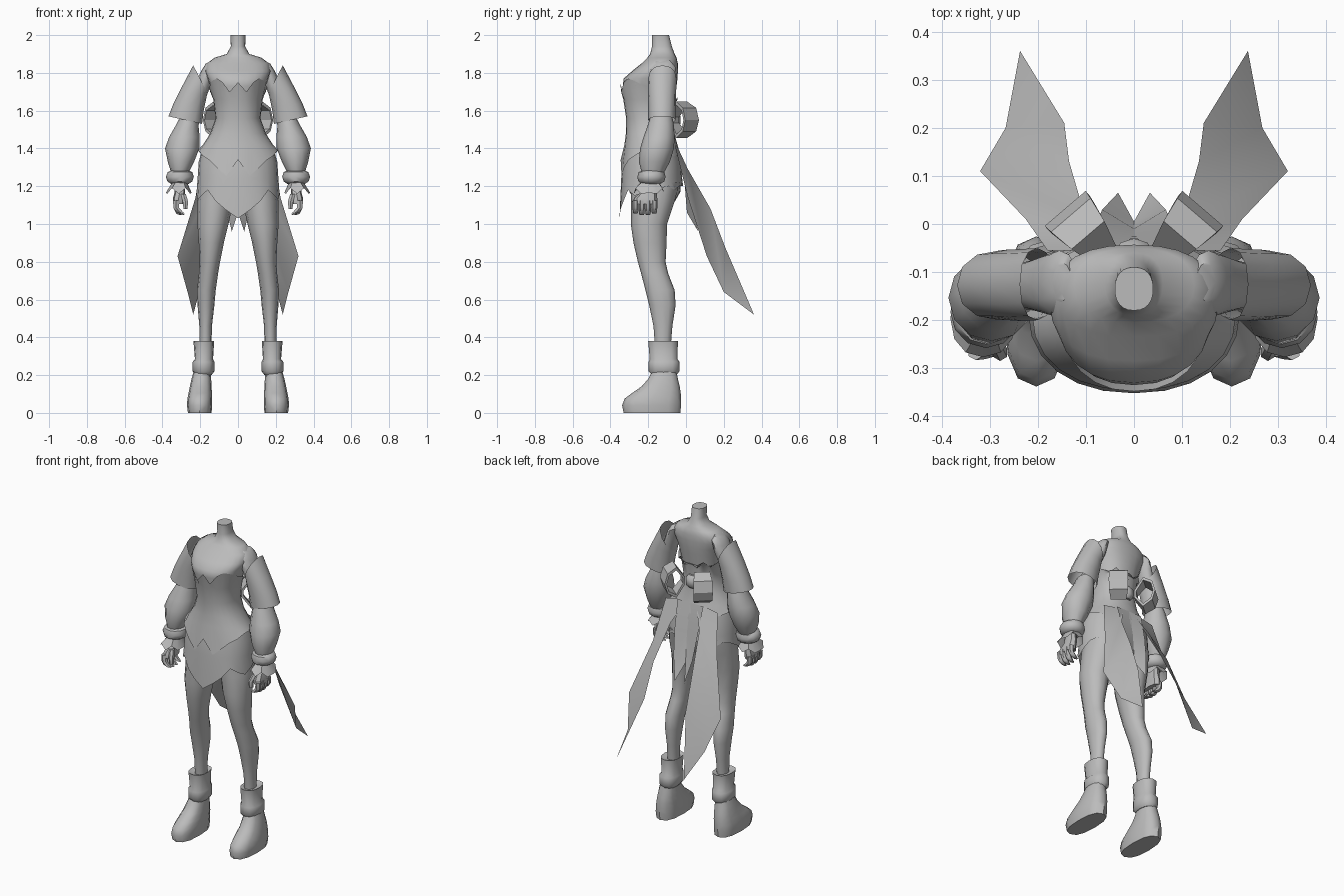
import bpy, bmesh, math
from mathutils import Vector

GREY = bpy.data.materials.new("soft_grey")
GREY.diffuse_color = (0.5, 0.5, 0.5, 1)


def finish(name, bm, mirror=False, angle=45):
    """Turn a bmesh into a smooth, optionally mirrored object."""
    bmesh.ops.recalc_face_normals(bm, faces=bm.faces)
    me = bpy.data.meshes.new(name)
    bm.to_mesh(me)
    bm.free()
    me.materials.append(GREY)
    me.shade_smooth()
    me.set_sharp_from_angle(angle=math.radians(angle))
    ob = bpy.data.objects.new(name, me)
    bpy.context.collection.objects.link(ob)
    if mirror:
        ob.modifiers.new("mirror", 'MIRROR').use_mirror_merge = False
    return ob


def loft(name, rings, sides=12, mirror=False, power=2.0, caps=(True, True),
         top=None, hem=None, angle=45):
    """Skin rings (z, x0, x1, y0, y1[, tilt]); top/hem list edge heights, front to back."""
    bm = bmesh.new()
    rows = []
    for k, (z, x0, x1, y0, y1, *tilt) in enumerate(rings):
        row = []
        edge = top if k == 0 else hem if k == len(rings) - 1 else None
        for i in range(sides):
            a = 2 * math.pi * i / sides
            s, c = math.sin(a), -math.cos(a)
            px = math.copysign(abs(s) ** (2 / power), s)
            py = math.copysign(abs(c) ** (2 / power), c)
            zz = edge[min(i, sides - i)] if edge else z + (tilt[0] * px if tilt else 0)
            row.append(bm.verts.new(((x0 + x1) / 2 + px * (x1 - x0) / 2,
                                     (y0 + y1) / 2 + py * (y1 - y0) / 2, zz)))
        rows.append(row)
    for a, b in zip(rows, rows[1:]):
        for i in range(sides):
            j = (i + 1) % sides
            bm.faces.new((a[i], a[j], b[j], b[i]))
    if caps[0]:
        bm.faces.new(rows[0])
    if caps[1]:
        bm.faces.new(rows[-1])
    return finish(name, bm, mirror, angle)


def strip(name, left, right, tip):
    """Cloth strip between two edges, ending in a point."""
    bm = bmesh.new()
    l = [bm.verts.new(p) for p in left]
    r = [bm.verts.new(p) for p in right]
    t = bm.verts.new(tip)
    for i in range(len(l) - 1):
        bm.faces.new((l[i], r[i], r[i + 1], l[i + 1]))
    bm.faces.new((l[-1], r[-1], t))
    return finish(name, bm, True)


# Neck, shoulders, chest and hips
loft("body", [
    (2.00, -.04, .04, -.18, -.09), (1.94, -.038, .038, -.18, -.075),
    (1.90, -.06, .06, -.19, -.06), (1.88, -.125, .125, -.205, -.05),
    (1.85, -.165, .165, -.235, -.043), (1.81, -.175, .175, -.285, -.043),
    (1.77, -.16, .16, -.33, -.045), (1.73, -.146, .146, -.335, -.05),
    (1.66, -.125, .125, -.315, -.06), (1.56, -.113, .113, -.305, -.075),
    (1.48, -.14, .14, -.305, -.07), (1.38, -.195, .195, -.315, -.045),
    (1.25, -.205, .205, -.31, -.025), (1.17, -.195, .195, -.3, -.03),
    (1.10, -.09, .09, -.25, -.07)], 24, power=2.3)

# Strapless bodice with jagged neckline and hem
loft("bodice", [
    (1.74, -.152, .152, -.348, -.043), (1.66, -.131, .131, -.332, -.052),
    (1.56, -.119, .119, -.317, -.067), (1.48, -.147, .147, -.318, -.062),
    (1.42, -.185, .185, -.326, -.045), (1.36, -.212, .212, -.346, -.03)],
    24, power=2.2, caps=(False, False),
    top=[1.75, 1.70, 1.75, 1.77, 1.76, 1.74, 1.72, 1.70, 1.68, 1.66, 1.69, 1.65, 1.67],
    hem=[1.34, 1.255, 1.30, 1.34, 1.36, 1.385, 1.39, 1.38, 1.37, 1.36, 1.36, 1.36, 1.36])

# Short pointed skirt
loft("skirt", [
    (1.41, -.185, .185, -.32, -.045), (1.33, -.208, .208, -.335, -.025),
    (1.24, -.214, .214, -.343, -.02), (1.15, -.22, .22, -.352, -.015)],
    24, power=2.2, caps=(False, False),
    hem=[1.03, 1.075, 1.12, 1.18, 1.15, 1.13, 1.16, 1.19, 1.2, 1.18, 1.2, 1.2, 1.2])

# Long trailing tails and short rear flaps
strip("coat_tail",
      [(.03, -.055, 1.43), (.10, .01, 1.29), (.135, .13, 1.08), (.145, .21, .87)],
      [(.18, -.055, 1.40), (.225, .01, 1.14), (.32, .11, .83), (.267, .2, .64)],
      (.237, .36, .52))
strip("rear_flap",
      [(.0, -.045, 1.42), (.0, -.01, 1.25), (.0, .005, 1.06)],
      [(.09, -.045, 1.42), (.08, .0, 1.25), (.066, .03, 1.10)],
      (.033, .065, .96))

# Legs
loft("leg", [
    (1.22, .02, .2, -.295, -.035), (1.12, .025, .214, -.29, -.06),
    (1.00, .05, .215, -.292, -.10), (.90, .075, .208, -.278, -.103),
    (.80, .095, .203, -.255, -.108), (.74, .105, .207, -.238, -.095),
    (.65, .118, .217, -.215, -.06), (.57, .125, .214, -.195, -.055),
    (.46, .138, .205, -.172, -.072), (.36, .14, .205, -.165, -.08)], 12, True)

# Ankle cuffs and boots
loft("boot_cuff", [
    (.37, .14, .21, -.17, -.07), (.38, .126, .236, -.2, -.043),
    (.285, .132, .228, -.192, -.045), (.27, .125, .24, -.198, -.035),
    (.22, .125, .24, -.198, -.035), (.20, .14, .225, -.18, -.05)], 12, True, 2.4)
loft("boot", [
    (.22, .145, .235, -.18, -.05), (.18, .142, .246, -.2, -.043),
    (.14, .14, .255, -.235, -.033), (.105, .138, .262, -.285, -.028),
    (.075, .137, .268, -.325, -.026), (.04, .137, .27, -.338, -.026),
    (.0, .14, .265, -.33, -.03)], 12, True, 2.5)

# Upper arm
loft("upper_arm", [
    (1.86, .13, .17, -.16, -.08, -.01), (1.83, .115, .195, -.19, -.055, -.02),
    (1.77, .13, .213, -.19, -.06), (1.68, .165, .25, -.18, -.075),
    (1.50, .215, .30, -.175, -.085)], 12, True)

# Flared detached sleeve and puffed lower sleeve
loft("flared_sleeve", [
    (1.77, .165, .237, -.2, -.05, .07), (1.70, .167, .295, -.202, -.052, .03),
    (1.62, .182, .34, -.2, -.053, .022), (1.55, .19, .368, -.2, -.055, .02)],
    12, True, 2.2, (False, False))
loft("puffed_sleeve", [
    (1.58, .215, .30, -.185, -.075), (1.53, .21, .325, -.2, -.065),
    (1.46, .203, .365, -.225, -.06), (1.40, .205, .386, -.243, -.064),
    (1.33, .232, .372, -.25, -.085), (1.275, .26, .355, -.235, -.115)], 12, True)

# Bracelet and pointed wrist cuff
loft("bracelet", [
    (1.285, .265, .35, -.225, -.14), (1.275, .242, .372, -.25, -.115),
    (1.25, .234, .382, -.258, -.108), (1.225, .242, .374, -.252, -.115),
    (1.21, .265, .35, -.225, -.14)], 12, True)
loft("wrist_cuff", [
    (1.225, .272, .345, -.235, -.145), (1.17, .245, .382, -.277, -.115)],
    12, True, 2.2, (False, False), hem=[1.16, 1.19, 1.16, 1.165, 1.16, 1.19, 1.165])

# Hand with curled fingers and thumb
loft("palm", [
    (1.23, .285, .335, -.225, -.16), (1.17, .28, .335, -.24, -.155),
    (1.135, .285, .345, -.275, -.152), (1.105, .287, .343, -.275, -.152)], 8, True, 2.5)
for i in range(4):
    y = -.267 + i * .033
    d = .008 if i in (0, 3) else 0
    loft("finger_%d" % (i + 1), [
        (1.125, .312, .346, y - .016, y + .016), (1.085, .31, .344, y - .016, y + .016),
        (1.055 + d, .288, .33, y - .014, y + .014), (1.047 + d, .28, .31, y - .01, y + .01)],
        6, True)
loft("thumb", [
    (1.16, .275, .305, -.26, -.225), (1.12, .262, .295, -.285, -.25),
    (1.08, .266, .29, -.28, -.252)], 6, True)

# Bow loops: folded bands behind the waist
bm = bmesh.new()
d, w = Vector((.65, .76, 0)), Vector((.76, -.65, 0))
base = Vector((.06, -.065, 1.55))
bands = []
for scale in (1.0, .8):
    band = []
    for t, z, half in ((0, .02, .03), (.055, .098, .045), (.11, .065, .054),
                       (.128, 0, .056), (.11, -.06, .054), (.055, -.095, .045), (0, -.02, .03)):
        c = base + d * (.064 + (t - .064) * scale) + Vector((0, 0, z * scale))
        band.append([bm.verts.new(c + w * half), bm.verts.new(c - w * half)])
    bands.append(band)
outer, inner = bands
n = len(outer)
for i in range(n):
    j = (i + 1) % n
    for band in bands:
        bm.faces.new((band[i][0], band[j][0], band[j][1], band[i][1]))
    for s in (0, 1):
        bm.faces.new((outer[i][s], outer[j][s], inner[j][s], inner[i][s]))
finish("bow_loop", bm, True, 30)

# Bow knot
loft("bow_knot", [
    (1.59, -.025, .025, -.08, -.05), (1.57, -.04, .04, -.09, -.03),
    (1.53, -.04, .04, -.09, -.03), (1.51, -.025, .025, -.08, -.05)], 8)
